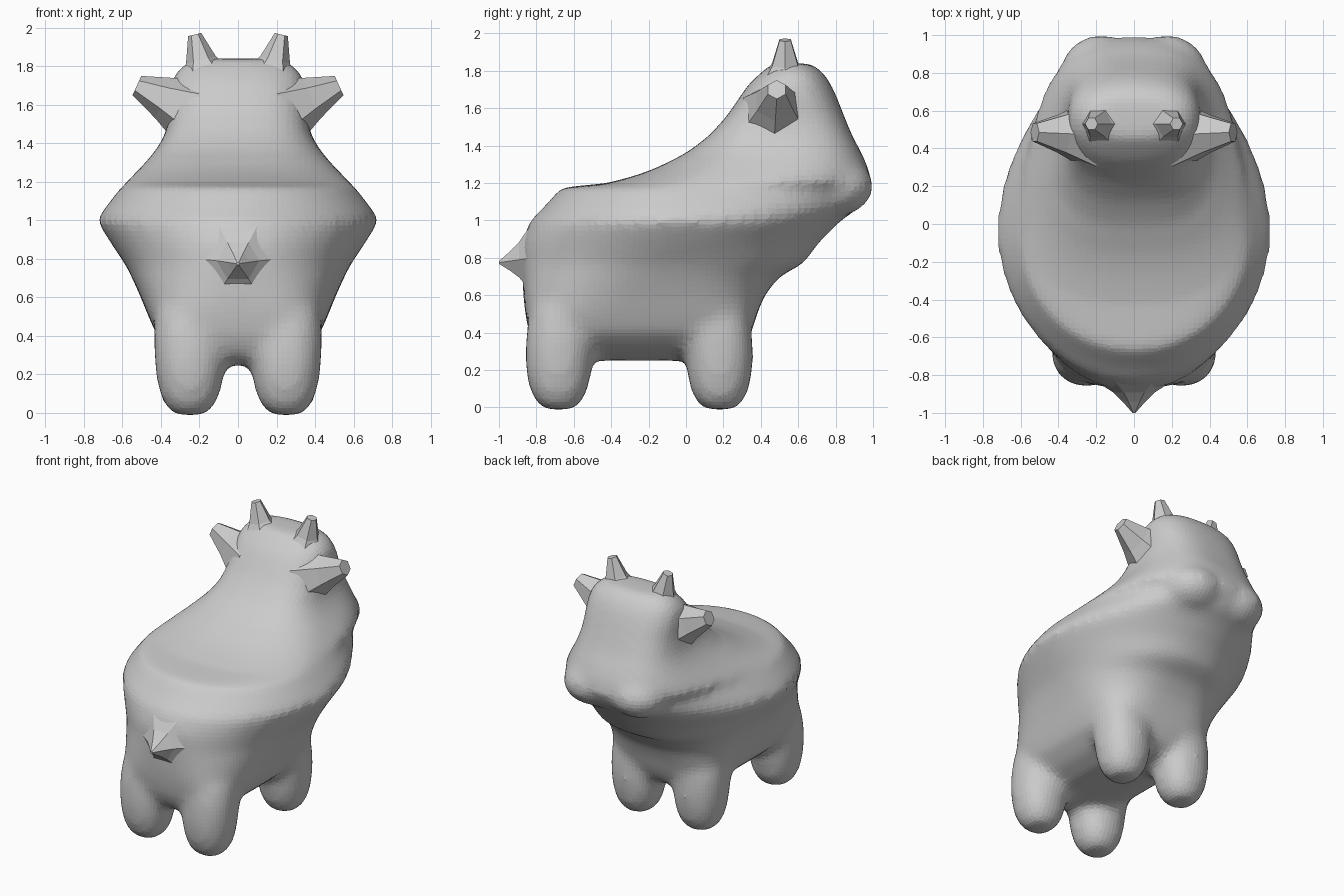
import bpy, bmesh, math
from mathutils import Vector

if "Cube" in bpy.data.objects:
    bpy.data.objects.remove(bpy.data.objects["Cube"])


def loft(bm, slices, n=48):
    """Stack superellipse slices: (z, y_min, y_widest, y_max, half_width, exponent, x_centre)."""
    rings = []
    for z, y0, ym, y1, hw, e, xc in slices:
        ring = []
        for i in range(n):
            a = 2 * math.pi * i / n
            c, s = math.cos(a), math.sin(a)
            x = xc + hw * math.copysign(abs(c) ** (2 / e), c)
            y = ym + ((y1 - ym) if s > 0 else (y0 - ym)) * abs(s) ** (2 / e)
            ring.append(bm.verts.new((x, y, z)))
        rings.append(ring)
    bm.faces.new(rings[0][::-1])
    bm.faces.new(rings[-1])
    for a, b in zip(rings, rings[1:]):
        bridge(bm, a, b)


def bridge(bm, a, b):
    for i in range(len(a)):
        j = (i + 1) % len(a)
        bm.faces.new((a[i], a[j], b[j], b[i]))


def finish(bm, name):
    bmesh.ops.recalc_face_normals(bm, faces=bm.faces)
    mesh = bpy.data.meshes.new(name)
    bm.to_mesh(mesh)
    bm.free()
    ob = bpy.data.objects.new(name, mesh)
    bpy.context.collection.objects.link(ob)
    return ob


def spike(name, start, end, radii, n=6):
    """Faceted spike from start to end; radii holds (fraction along, radius)."""
    bm = bmesh.new()
    start, end = Vector(start), Vector(end)
    axis = (end - start).normalized()
    v = Vector((0, 1, 0)) if abs(axis.y) < 0.9 else Vector((0, 0, 1))
    u = v.cross(axis).normalized()
    loops = []
    for t, r in radii:
        loops.append([bm.verts.new(start.lerp(end, t) + u * r * math.cos(2 * math.pi * i / n)
                                   + v * r * math.sin(2 * math.pi * i / n)) for i in range(n)])
    for a, b in zip(loops, loops[1:]):
        bridge(bm, a, b)
    bm.faces.new(loops[0])
    bm.faces.new(loops[-1])
    return finish(bm, name)


def widest(z, y0, y1):
    """Where along y a body slice is widest: torso sits back, head is centred."""
    if z < 1.19:
        return -0.25 + 0.21 * min(1, max(0, (z - 0.4) / 0.56))
    return (y0 + y1) / 2 - max(0, 1.4 - z)


# Torso, seat, neck and head: z, back, front, half width, squareness
profile = [
    (0.25, -0.72, 0.22, 0.18, 2.5), (0.31, -0.80, 0.31, 0.32, 3.2),
    (0.40, -0.84, 0.35, 0.42, 4.0), (0.50, -0.86, 0.38, 0.465, 3.8),
    (0.60, -0.87, 0.42, 0.505, 3.0), (0.70, -0.875, 0.50, 0.55, 2.5),
    (0.77, -0.88, 0.63, 0.585, 2.2), (0.88, -0.88, 0.71, 0.66, 2.0),
    (1.00, -0.835, 0.83, 0.735, 1.95), (1.06, -0.77, 0.92, 0.695, 2.0),
    (1.175, -0.67, 0.99, 0.605, 2.05), (1.20, -0.42, 0.995, 0.58, 2.5),
    (1.24, -0.27, 0.985, 0.54, 2.6), (1.28, -0.16, 0.975, 0.50, 2.7),
    (1.36, 0.0, 0.94, 0.43, 2.8), (1.45, 0.12, 0.89, 0.375, 3.0),
    (1.56, 0.22, 0.845, 0.355, 2.8), (1.65, 0.28, 0.81, 0.355, 2.6),
    (1.73, 0.335, 0.775, 0.345, 2.4), (1.79, 0.40, 0.735, 0.31, 2.4),
    (1.84, 0.46, 0.67, 0.23, 2.4)]
body = bmesh.new()
loft(body, [(z, y0, widest(z, y0, y1), y1, hw, e, 0) for z, y0, y1, hw, e in profile])

for side in (-1, 1):
    # Stubby rounded legs, flowing up into the torso
    for yc, lean in ((-0.68, 0.1), (0.18, -0.1)):
        legs = []
        for z, r in [(-0.012, 0.08), (0.03, 0.125), (0.09, 0.155), (0.18, 0.175),
                     (0.28, 0.185), (0.40, 0.19), (0.52, 0.18), (0.75, 0.09)]:
            y = yc + lean * max(0, z - 0.25)
            legs.append((z, y - r, y, y + r, r, 2.2, side * 0.25))
        loft(body, legs, 24)
    # Snout lobes
    loft(body, [(1.18 + 0.16 * math.sin(t), 0.79 - 0.215 * math.cos(t), 0.79,
                 0.79 + 0.215 * math.cos(t), 0.215 * math.cos(t), 2, side * 0.18)
                for t in [math.radians(d) for d in range(-80, 81, 20)]], 24)

# Blend everything into one soft skin
body_ob = finish(body, "body")
remesh = body_ob.modifiers.new("blend", 'REMESH')
remesh.mode = 'VOXEL'
remesh.voxel_size = 0.03
smooth = body_ob.modifiers.new("soften", 'SMOOTH')
smooth.factor = 0.5
smooth.iterations = 14

# Horns and ears on both sides
for side, label in ((-1, "left"), (1, "right")):
    spike(label + "_horn", (side * 0.16, 0.53, 1.70), (side * 0.225, 0.53, 1.965),
          [(0, 0.17), (0.5, 0.08), (1, 0.035)])
    spike(label + "_ear", (side * 0.24, 0.47, 1.57), (side * 0.525, 0.485, 1.70),
          [(0, 0.19), (0.5, 0.115), (1, 0.055)])

# Short tail nub on a broad base
spike("tail", (0, -0.82, 0.80), (0, -1.0, 0.775),
      [(0, 0.22), (0.4, 0.11), (0.67, 0.06), (1, 0.008)])
